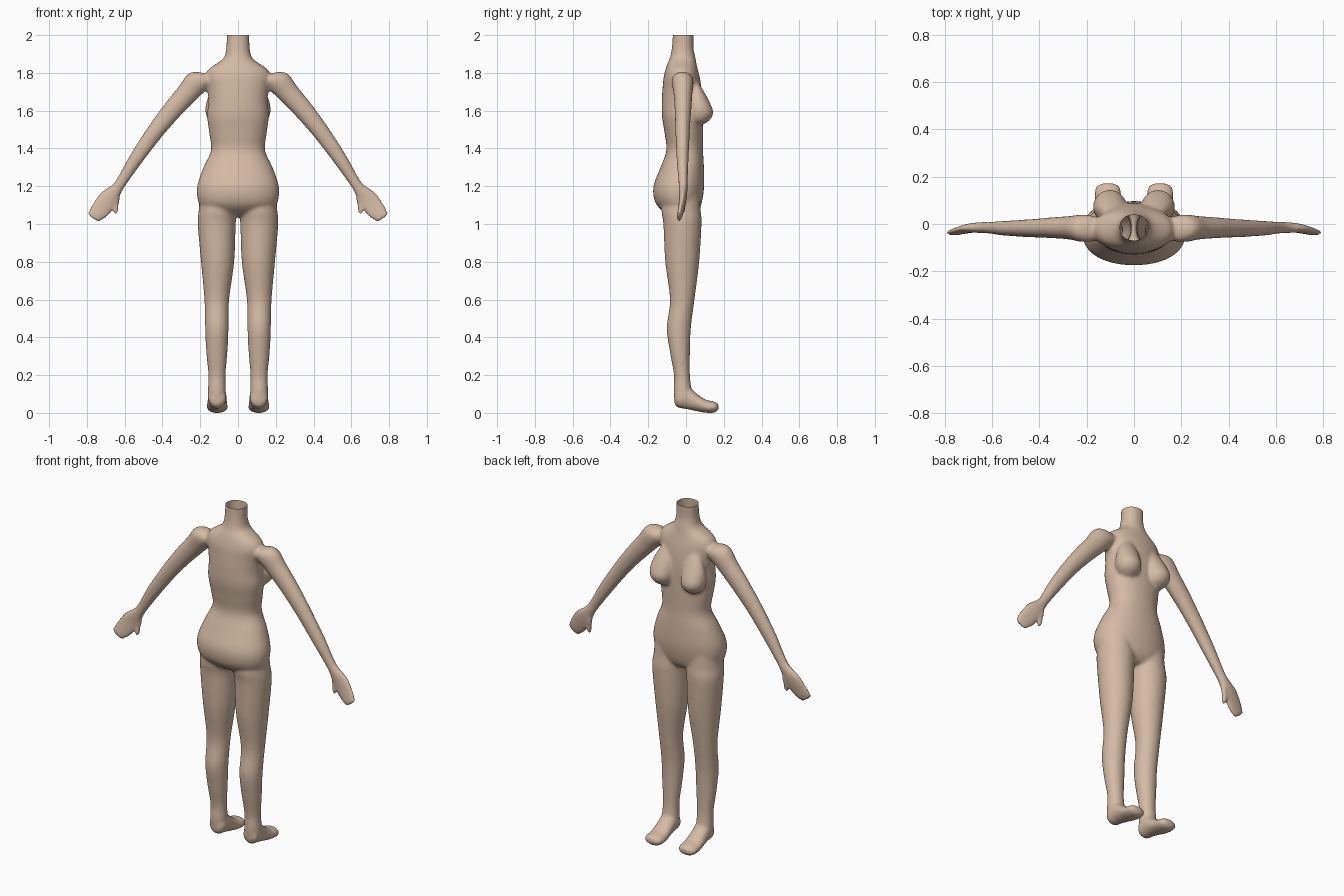
import bpy, bmesh, math
from mathutils import Vector

X, Y, Z = Vector((1, 0, 0)), Vector((0, 1, 0)), Vector((0, 0, 1))
bm = bmesh.new()


def spline(pts, steps=5):
    """Catmull-Rom interpolation through rows of numbers."""
    out = []
    for i in range(len(pts) - 1):
        p0, p1 = pts[max(i - 1, 0)], pts[i]
        p2, p3 = pts[i + 1], pts[min(i + 2, len(pts) - 1)]
        for s in range(steps):
            t = s / steps
            out.append([0.5 * (2 * b + (c - a) * t + (2 * a - 5 * b + 4 * c - d) * t * t
                               + (3 * b - a - 3 * c + d) * t ** 3)
                        for a, b, c, d in zip(p0, p1, p2, p3)])
    return out + [list(pts[-1])]


def loft(rings, u, v, side=1, n=32, power=1.0):
    """Closed tube from rows (x, y, z, radius along u, radius along v)."""
    loops = []
    for x, y, z, ru, rv in spline(rings):
        loop = []
        for k in range(n):
            a = 2 * math.pi * k / n
            c, s = math.cos(a), math.sin(a)
            c = math.copysign(abs(c) ** power, c)
            s = math.copysign(abs(s) ** power, s)
            p = Vector((x, y, z)) + u * max(ru, .002) * c + v * max(rv, .002) * s
            p.x *= side
            loop.append(bm.verts.new(p))
        loops.append(loop)
    faces = [bm.faces.new(loops[0]), bm.faces.new(loops[-1])]
    for a, b in zip(loops, loops[1:]):
        for k in range(n):
            faces.append(bm.faces.new((a[k], a[k - 1], b[k - 1], b[k])))
    bmesh.ops.recalc_face_normals(bm, faces=faces)


def upright(rows):
    """Rows (z, x min, x max, y min, y max) to loft rings."""
    return [((a + b) / 2, (c + d) / 2, z, (b - a) / 2, (d - c) / 2) for z, a, b, c, d in rows]


# Trunk: rows of height, half width, back, front
trunk = [(2.06, .06, -.07, .04), (2.0, .06, -.07, .04), (1.93, .062, -.075, .04),
         (1.88, .075, -.085, .05), (1.85, .112, -.098, .055), (1.82, .155, -.108, .062),
         (1.78, .172, -.118, .072), (1.72, .162, -.124, .082), (1.65, .157, -.128, .088),
         (1.57, .163, -.127, .09), (1.48, .152, -.113, .09), (1.39, .143, -.104, .09),
         (1.3, .183, -.135, .095), (1.2, .216, -.172, .096), (1.12, .211, -.165, .085),
         (1.07, .18, -.125, .068), (1.04, .1, -.07, .04)]
loft(upright([(z, -w, w, b, f) for z, w, b, f in trunk]), X, Y, n=48, power=.92)

# Legs: rows of height, inner, outer, back, front
leg = [(1.18, .03, .195, -.11, .07), (1.08, .005, .207, -.13, .077), (1.0, .012, .213, -.12, .082),
       (.8, .02, .196, -.11, .07), (.6, .047, .178, -.085, .045), (.45, .05, .174, -.102, .026),
       (.32, .056, .168, -.085, .021), (.2, .066, .157, -.064, .021), (.12, .064, .16, -.066, .03),
       (.07, .068, .158, -.06, .035), (.04, .085, .14, -.04, .02)]

# Feet: rings running forward
foot = [(.11, -.062, .075, .02, .02), (.11, -.045, .08, .045, .048), (.11, 0, .086, .049, .062),
        (.11, .05, .062, .052, .048), (.11, .1, .04, .056, .035),
        (.11, .145, .034, .055, .03), (.11, .165, .034, .043, .022), (.11, .172, .034, .02, .01)]

# Arms and hands: rings along the sloping arm
across = Vector((.79, 0, .62))
arm = [(.13, -.02, 1.77, .03, .035), (.17, -.02, 1.77, .058, .052), (.215, -.018, 1.752, .066, .058),
       (.27, -.016, 1.69, .058, .05), (.35, -.016, 1.6, .052, .044), (.44, -.018, 1.487, .045, .038),
       (.54, -.018, 1.345, .038, .032), (.61, -.016, 1.235, .03, .025), (.64, -.015, 1.19, .032, .024),
       (.685, -.017, 1.135, .052, .02), (.725, -.026, 1.08, .053, .016),
       (.758, -.035, 1.042, .042, .013), (.77, -.038, 1.03, .03, .009)]
thumb = [(.645, -.012, 1.18, .016, .017), (.642, -.012, 1.14, .017, .016),
         (.645, -.014, 1.1, .015, .014), (.648, -.018, 1.066, .013, .013),
         (.649, -.02, 1.05, .006, .006)]

# Bust: rings running down from the chest
bust = [(.085, .045, 1.76, .025, .015), (.092, .058, 1.7, .055, .038), (.1, .068, 1.64, .069, .06),
        (.102, .074, 1.59, .07, .071), (.1, .07, 1.55, .056, .056), (.098, .064, 1.525, .025, .025)]

for side in (-1, 1):
    loft(upright(leg), X, Y, side)
    loft(foot, X, Z, side)
    loft(arm, across, Y, side, n=24)
    loft(thumb, X, Y, side, n=16)
    loft(bust, X, Y, side, n=24)

mesh = bpy.data.meshes.new("body_parts")
bm.to_mesh(mesh)
bm.free()
body = bpy.data.objects.new("body", mesh)
bpy.context.collection.objects.link(body)

# Fuse the parts into one smooth skin
remesh = body.modifiers.new("fuse", 'REMESH')
remesh.mode = 'VOXEL'
remesh.voxel_size = .009
remesh.use_smooth_shade = True
soften = body.modifiers.new("soften", 'SMOOTH')
soften.factor = .5
soften.iterations = 7
skin = bpy.data.meshes.new_from_object(body.evaluated_get(bpy.context.evaluated_depsgraph_get()))
body.modifiers.clear()
body.data = skin
skin.name = "body"
bpy.data.meshes.remove(mesh)

# Open neck, cut level at the top, and soles set on the floor
bm = bmesh.new()
bm.from_mesh(skin)
bmesh.ops.bisect_plane(bm, geom=bm.verts[:] + bm.edges[:] + bm.faces[:], plane_co=(0, 0, 2),
                       plane_no=(0, 0, 1), clear_outer=True)
low = min(v.co.z for v in bm.verts)
for v in bm.verts:
    if v.co.z < .2:
        v.co.z -= low * (1 - v.co.z / .2)
for f in bm.faces:
    f.smooth = True
bm.to_mesh(skin)
bm.free()

tan = bpy.data.materials.new("warm_tan")
tan.diffuse_color = (.66, .49, .37, 1)
skin.materials.clear()
skin.materials.append(tan)
